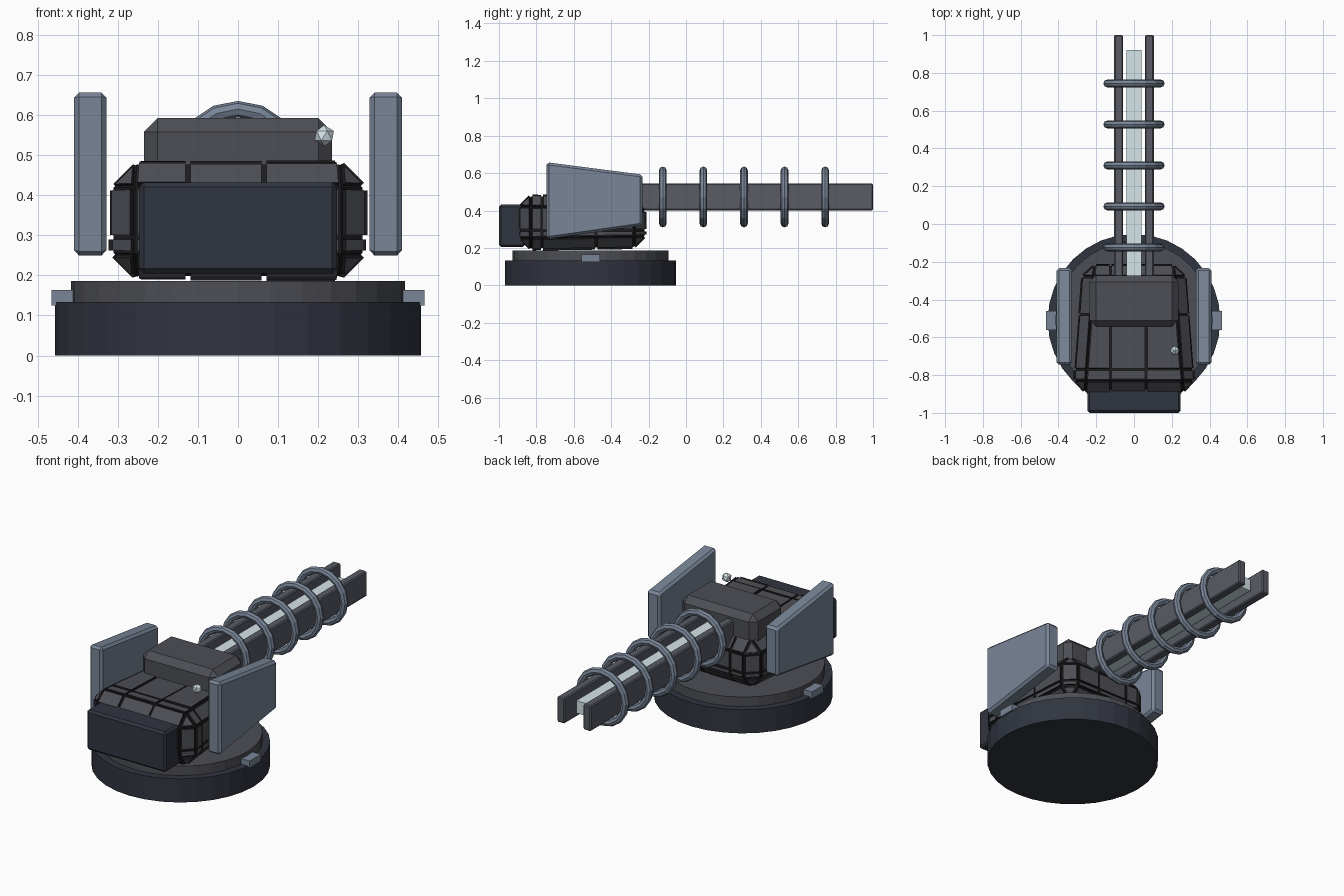
import bpy, bmesh, math, random
from mathutils import Vector

if "Cube" in bpy.data.objects:
    bpy.data.objects.remove(bpy.data.objects["Cube"])

random.seed(4)


def mat(name, r, g, b):
    m = bpy.data.materials.new(name)
    m.diffuse_color = (r, g, b, 1)
    m.use_nodes = True
    m.node_tree.nodes["Principled BSDF"].inputs["Base Color"].default_value = m.diffuse_color
    return m


NAVY = mat("dark_navy", 0.03, 0.035, 0.05)
DARK = mat("dark_steel", 0.075, 0.077, 0.09)
BLACK = mat("groove_black", 0.012, 0.012, 0.014)
RAIL = mat("rail_steel", 0.10, 0.105, 0.13)
BLUE = mat("blue_steel", 0.19, 0.235, 0.31)
GLOW = mat("pale_core", 0.66, 0.78, 0.82)
CY = -0.51      # turret axis
BZ = 0.4725     # barrel axis height


def finish(bm, name, *mats):
    bmesh.ops.recalc_face_normals(bm, faces=bm.faces[:])
    me = bpy.data.meshes.new(name)
    bm.to_mesh(me)
    bm.free()
    for m in mats:
        me.materials.append(m)
    ob = bpy.data.objects.new(name, me)
    bpy.context.collection.objects.link(ob)
    return ob


def hexa(back, front, bevel=0.0):
    """Box between two xz rectangles: (y, x0, x1, z0, z1)."""
    bm = bmesh.new()
    rings = [[bm.verts.new(p) for p in ((x0, y, z0), (x1, y, z0), (x1, y, z1), (x0, y, z1))]
             for y, x0, x1, z0, z1 in (back, front)]
    a, b = rings
    bm.faces.new(a)
    bm.faces.new(b[::-1])
    for i in range(4):
        j = (i + 1) % 4
        bm.faces.new((a[j], a[i], b[i], b[j]))
    bmesh.ops.recalc_face_normals(bm, faces=bm.faces[:])
    if bevel:
        bmesh.ops.bevel(bm, geom=bm.edges[:], offset=bevel, segments=1,
                        profile=0.5, affect='EDGES')
    return bm


def box(name, m, x, y, z, bevel=0.0):
    return finish(hexa((y[0], *x, *z), (y[1], *x, *z), bevel), name, m)


def disc(name, m, r, z0, z1):
    bpy.ops.mesh.primitive_cylinder_add(vertices=32, radius=r, depth=z1 - z0,
                                        location=(0, CY, (z0 + z1) / 2))
    ob = bpy.context.object
    ob.name = name
    ob.data.materials.append(m)


# Turntable
disc("base_disc", NAVY, 0.457, 0.0, 0.133)
disc("bearing_ring", DARK, 0.417, 0.125, 0.186)

# Armoured hull: chamfered tapered box, cut into raised panels over black grooves
bm = hexa((-0.885, -0.315, 0.315, 0.197, 0.478), (-0.222, -0.265, 0.265, 0.207, 0.455), 0.058)
cuts = [((-0.125, 0, 0), (1, 0, 0)), ((0.065, 0, 0), (1, 0, 0)),
        ((0, -0.77, 0), (0, 1, 0)), ((0, -0.48, 0), (0, 1, 0)),
        ((0, 0, 0.295), (0, 0, 1))]
for co, no in cuts:
    bmesh.ops.bisect_plane(bm, geom=bm.verts[:] + bm.edges[:] + bm.faces[:],
                           plane_co=co, plane_no=no)
panels = bm.faces[:]
bmesh.ops.inset_individual(bm, faces=panels, thickness=0.006, use_even_offset=True)
ext = bmesh.ops.extrude_discrete_faces(bm, faces=panels)["faces"]
for f in bm.faces:
    f.material_index = 1
for f in ext:
    f.material_index = 0
    shift = f.normal * random.uniform(0.007, 0.013)
    for v in f.verts:
        v.co += shift
finish(bm, "hull_panels", DARK, BLACK)

# Counterweight, and mantlet over the barrel root
box("counterweight", NAVY, (-0.247, 0.247), (-1.0, -0.86), (0.205, 0.432), 0.012)
box("mantlet", DARK, (-0.235, 0.235), (-0.545, -0.272), (0.37, 0.592), 0.034)

# Side armour plates and base clamps
for s, side in ((-1, "left"), (1, "right")):
    xs = sorted((s * 0.328, s * 0.409))
    finish(hexa((-0.745, *xs, 0.247, 0.658), (-0.232, *xs, 0.32, 0.592), 0.013),
           side + "_armour_plate", BLUE)
    box(side + "_clamp", BLUE, sorted((s * 0.37, s * 0.465)), (CY - 0.05, CY + 0.05), (0.125, 0.164))
    box(side + "_rail", RAIL, sorted((s * 0.058, s * 0.105)), (-0.28, 1.0), (0.401, 0.544), 0.006)

# Pale core between the rails
box("barrel_core", GLOW, (-0.04, 0.04), (-0.28, 0.92), (BZ - 0.035, BZ + 0.035))

# Coil rings
for i in range(5):
    bpy.ops.mesh.primitive_torus_add(major_segments=16, minor_segments=8,
                                     major_radius=0.142, minor_radius=0.0205,
                                     location=(0, -0.124 + 0.217 * i, BZ),
                                     rotation=(math.pi / 2, 0, 0))
    ob = bpy.context.object
    ob.name = f"coil_ring_{i + 1}"
    ob.data.materials.append(BLUE)

# Sensor bead above the hull
bpy.ops.mesh.primitive_ico_sphere_add(subdivisions=1, radius=0.027, location=(0.215, -0.67, 0.548))
bpy.context.object.name = "sensor_bead"
bpy.context.object.data.materials.append(GLOW)
